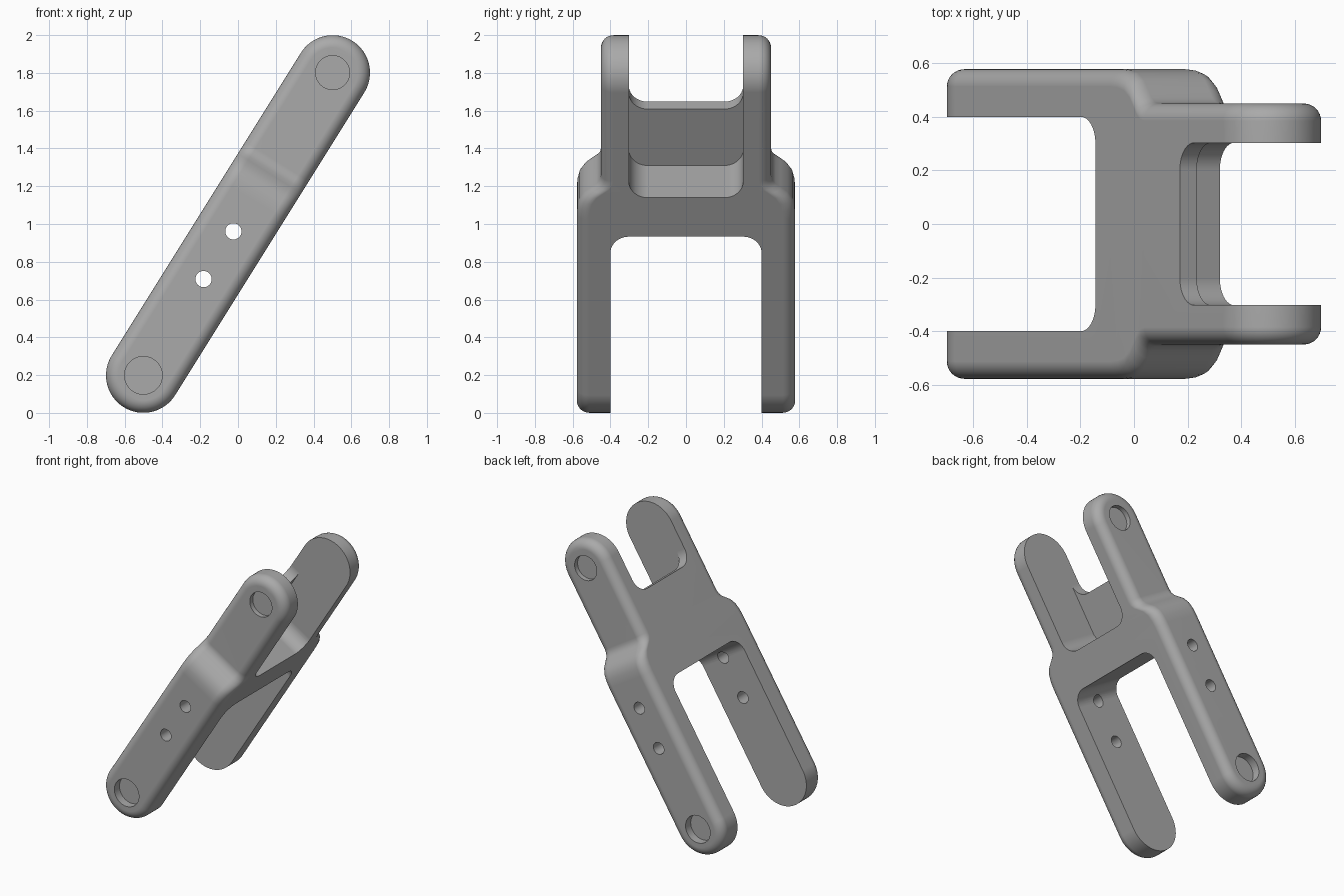
import bpy, bmesh
from math import sin, cos, pi, atan2
from mathutils import Matrix

if "Cube" in bpy.data.objects:
    bpy.data.objects.remove(bpy.data.objects["Cube"])

# Local frame: x across the link, y through its thickness, z along its length
R, L, FILLET = 0.198, 0.945, 0.065
SHOULDER = [(0.15, 0.578), (0.2, 0.574), (0.245, 0.563), (0.285, 0.537), (0.315, 0.5),
            (0.335, 0.474), (0.36, 0.456), (0.39, 0.45)]

metal = bpy.data.materials.new("satin grey")
metal.use_nodes = True
GREY = (0.4, 0.4, 0.4, 1)
metal.diffuse_color = GREY
metal.node_tree.nodes["Principled BSDF"].inputs["Base Color"].default_value = GREY


def new_object(name, bm):
    bmesh.ops.recalc_face_normals(bm, faces=bm.faces[:])
    mesh = bpy.data.meshes.new(name)
    bm.to_mesh(mesh)
    bm.free()
    obj = bpy.data.objects.new(name, mesh)
    bpy.context.collection.objects.link(obj)
    return obj


def half_depth(z):
    """Half thickness of the body at a height along its length."""
    if z <= SHOULDER[0][0]:
        return SHOULDER[0][1]
    for (z0, y0), (z1, y1) in zip(SHOULDER, SHOULDER[1:]):
        if z <= z1:
            return y0 + (y1 - y0) * (z - z0) / (z1 - z0)
    return SHOULDER[-1][1]


def side_points(inset, steps=16):
    """One side of the capsule outline, from bottom tip to top tip."""
    r = R - inset
    arc = [i / steps * pi / 2 for i in range(steps + 1)]
    low = [(r * sin(a), -L - r * cos(a)) for a in arc]
    high = [(r * cos(a), L + r * sin(a)) for a in arc]
    return low + [(r, z) for z, _ in SHOULDER] + high


# Solid body: capsule outline with rounded outer rims and stepped shoulders
def build_body():
    bm = bmesh.new()
    angles = [i / 8 * pi / 2 for i in range(9)]
    layers = [(sign, FILLET * (1 - cos(a)), FILLET * (1 - sin(a)))
              for sign, seq in ((-1, angles[::-1]), (1, angles)) for a in seq]
    rings = []
    for sign, inset, drop in layers:
        side = side_points(inset)
        outline = side + [(-x, z) for x, z in side[-2:0:-1]]
        rings.append([bm.verts.new((x, sign * (half_depth(z) - drop), z)) for x, z in outline])
    n = len(rings[0])
    for a, b in zip(rings, rings[1:]):
        for i in range(n):
            j = (i + 1) % n
            bm.faces.new((a[i], a[j], b[j], b[i]))
    # Outer faces as strips joining the two sides
    for ring in (rings[0], rings[-1]):
        for i in range(n // 2):
            strip = [ring[i], ring[i + 1], ring[-i - 1], ring[-i % n]]
            bm.faces.new(list(dict.fromkeys(strip)))
    return new_object("clevis_link", bm)


def slot(half, floor, end, x0, x1, r=0.1):
    """Slot cutter with rounded floor corners, open towards end."""
    d = 1 if end > floor else -1
    arc = [i / 10 * pi / 2 for i in range(11)]
    corner = [(half - r + r * sin(a), floor + d * (r - r * cos(a))) for a in arc]
    right = corner + [(half, end)]
    points = right + [(-y, z) for y, z in reversed(right)]
    bm = bmesh.new()
    face = bm.faces.new([bm.verts.new((x0, y, z)) for y, z in points])
    out = bmesh.ops.extrude_face_region(bm, geom=[face])["geom"]
    bmesh.ops.translate(bm, vec=(x1 - x0, 0, 0),
                        verts=[v for v in out if isinstance(v, bmesh.types.BMVert)])
    return new_object("slot_cutter", bm)


def drill(radius, y0, y1, z):
    """Round cutter running along y."""
    bm = bmesh.new()
    bmesh.ops.create_cone(bm, cap_ends=True, segments=48, radius1=radius, radius2=radius,
                          depth=abs(y1 - y0),
                          matrix=Matrix.Translation((0, (y0 + y1) / 2, z))
                          @ Matrix.Rotation(pi / 2, 4, 'X'))
    return new_object("drill_cutter", bm)


body = build_body()
cutters = [
    slot(0.4, 0.045, -1.5, -0.5, 0.5),        # lower fork opening
    slot(0.303, 0.288, 1.5, -0.124, 0.5),     # upper pocket in front of the web
    slot(0.303, 0.64, 1.5, -0.5, 0.5),        # upper fork opening above the web
    drill(0.043, -1, 1, -0.046),              # through holes
    drill(0.043, -1, 1, -0.344),
]
# Blind pivot recesses on both outer sides
for sign in (-1, 1):
    cutters.append(drill(0.1, sign * 0.518, sign * 0.8, -L))
    cutters.append(drill(0.09, sign * 0.415, sign * 0.8, L))

bpy.context.view_layer.objects.active = body
for cutter in cutters:
    cutter.hide_render = True
    mod = body.modifiers.new("cut", 'BOOLEAN')
    mod.operation, mod.solver, mod.object = 'DIFFERENCE', 'EXACT', cutter
    bpy.ops.object.modifier_apply(modifier=mod.name)
    bpy.data.objects.remove(cutter)

# Lean the link and stand it on the ground
body.data.transform(Matrix.Translation((0, 0, 1)) @ Matrix.Rotation(atan2(1, 1.6), 4, 'Y'))
body.data.materials.clear()
body.data.materials.append(metal)
bpy.ops.object.select_all(action='DESELECT')
body.select_set(True)
bpy.ops.object.shade_smooth_by_angle(angle=pi / 6)
normals = body.modifiers.new("even_shading", 'WEIGHTED_NORMAL')
normals.keep_sharp = True
